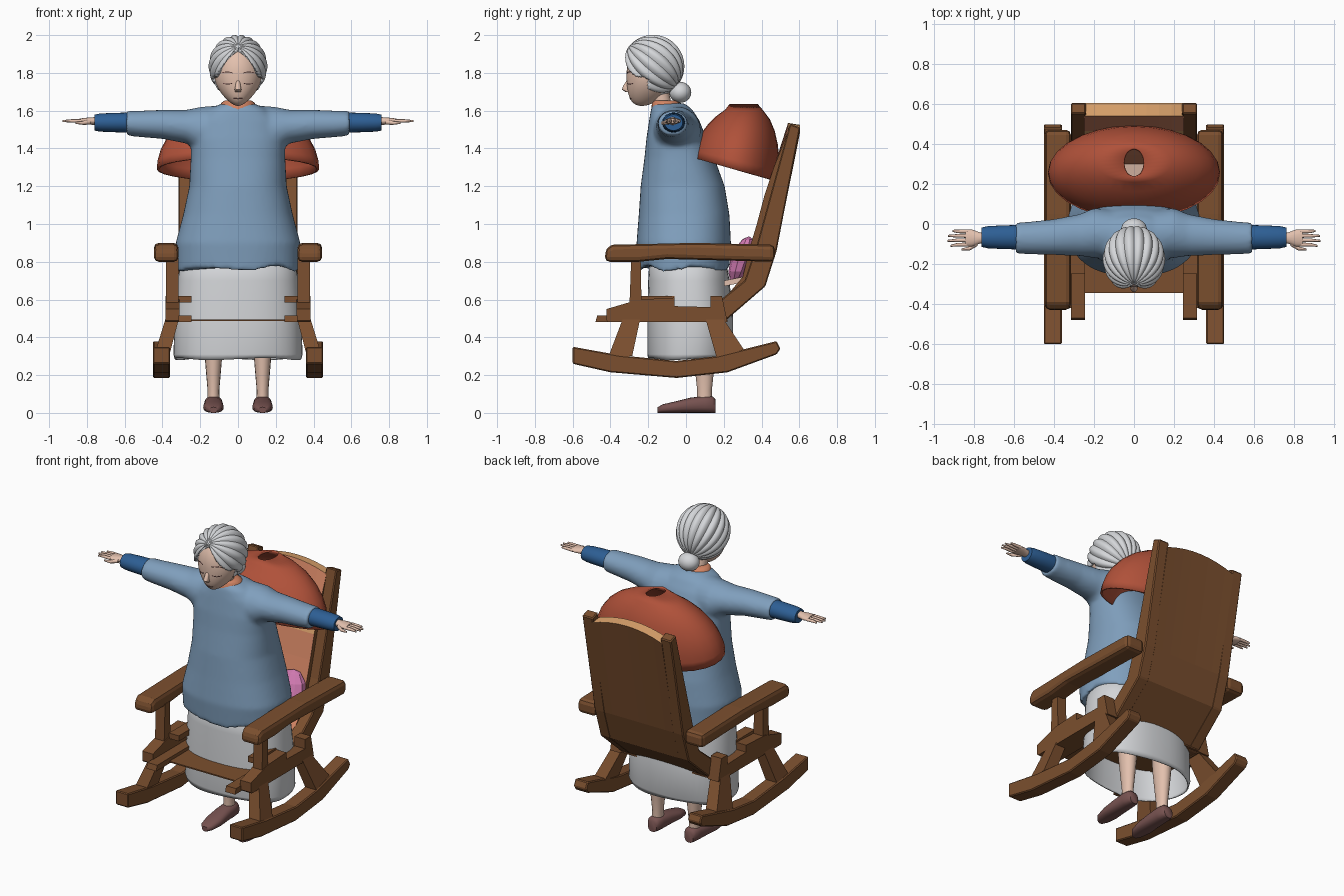
import bpy, bmesh, math
from mathutils import Vector as V, Matrix

cube = bpy.data.objects.get("Cube")
if cube:
    bpy.data.objects.remove(cube)


def material(name, code):
    lin = [(int(code[i:i + 2], 16) / 255) ** 2.2 for i in (0, 2, 4)] + [1]
    m = bpy.data.materials.new(name)
    m.use_nodes = True
    m.diffuse_color = lin
    node = next(n for n in m.node_tree.nodes if n.type == 'BSDF_PRINCIPLED')
    node.inputs["Base Color"].default_value = lin
    return m


WOOD = material("brown wood", "7a5032")
GREY = material("pale grey", "d3d5d8")
SKIN = material("skin", "e2bfac")
BLUE = material("dusty blue", "7f9ebc")
NAVY = material("dark blue", "315f93")
SHOE = material("mauve brown", "765351")
RED = material("brick red", "ae523c")
TAN = material("orange tan", "dca26c")
SALMON = material("salmon", "d28464")
PINK = material("pink", "d079b0")


def finish(name, bm, mat, angle):
    bmesh.ops.recalc_face_normals(bm, faces=bm.faces[:])
    me = bpy.data.meshes.new(name)
    bm.to_mesh(me)
    bm.free()
    me.materials.append(mat)
    if angle:
        me.shade_smooth()
        me.set_sharp_from_angle(angle=math.radians(angle))
    ob = bpy.data.objects.new(name, me)
    bpy.context.collection.objects.link(ob)
    return ob


def ring(c, u, v, n=24, p=1.0):
    """Closed superellipse of points around c spanned by u and v."""
    def s(t):
        return math.copysign(abs(t) ** p, t)
    angles = [2 * math.pi * i / n for i in range(n)]
    return [V(c) + V(u) * s(math.cos(a)) + V(v) * s(math.sin(a)) for a in angles]


def loft(name, parts, mat, angle=50, caps=True):
    """Skin each list of rings into a tube; all parts share one mesh."""
    bm = bmesh.new()
    for rings in parts:
        loops = [[bm.verts.new(p) for p in r] for r in rings]
        for a, b in zip(loops, loops[1:]):
            for i in range(len(a)):
                j = (i + 1) % len(a)
                bm.faces.new((a[i], a[j], b[j], b[i]))
        if caps:
            bm.faces.new(loops[0])
            bm.faces.new(loops[-1])
    return finish(name, bm, mat, angle)


def prism(name, profile, x0, x1, mat=WOOD):
    """Extrude a side outline of (y, z) points between two x positions."""
    return loft(name, [[[V((x, y, z)) for y, z in profile] for x in (x0, x1)]], mat, 0)


def ellipsoid(name, c, r, mat, seg=32, rows=16, shape=None, angle=60):
    bm = bmesh.new()
    bmesh.ops.create_uvsphere(bm, u_segments=seg, v_segments=rows, radius=1)
    for v in bm.verts:
        p = shape(v.co) if shape else v.co
        v.co = V([c[i] + p[i] * r[i] for i in range(3)])
    return finish(name, bm, mat, angle)


def tube(points, radii, n=8):
    return [ring(p, (0, r, 0), (0, 0, r), n) for p, r in zip(points, radii)]


def bevel(ob, width, segments=1):
    m = ob.modifiers.new("soft edges", 'BEVEL')
    m.width, m.segments = width, segments


def solidify(ob, thickness):
    m = ob.modifiers.new("thickness", 'SOLIDIFY')
    m.thickness = thickness


# Chair sides
rocker = [(-.6, .35), (-.35, .305), (-.05, .275), (.16, .3), (.3, .335), (.48, .38),
          (.5, .34), (.48, .31), (.22, .215), (-.05, .185), (-.4, .215), (-.6, .26)]
rail = [(-.42, .49), (-.42, .55), (-.25, .6), (-.06, .61), (-.06, .565), (.13, .56),
        (.13, .62), (.19, .62), (.22, .48), (-.41, .48)]
arm = [(-.43, .8), (-.425, .87), (-.39, .89), (.05, .9), (.47, .89), (.47, .8), (-.1, .815), (-.25, .8)]
stile = [(.13, .49), (.16, .58), (.31, .7), (.375, .89), (.55, 1.53), (.605, 1.51),
         (.48, .86), (.42, .67), (.2, .48)]
for side, s in (("left", 1), ("right", -1)):
    bevel(prism(side + "_rocker", rocker, .36 * s, .45 * s), .006)
    prism(side + "_seat_rail", rail, .31 * s, .385 * s)
    prism(side + "_inner_rail", [(-.48, .48), (-.47, .515), (.1, .515), (.1, .48)], .245 * s, .315 * s)
    prism(side + "_seat_block", [(-.25, .585), (-.25, .62), (-.06, .62), (-.06, .585)], .245 * s, .315 * s)
    bevel(prism(side + "_armrest", arm, .315 * s, .445 * s), .025, 2)
    bevel(prism(side + "_back_stile", stile, .24 * s, .315 * s), .006)
    prism(side + "_arm_post", [(-.3, .55), (-.29, .82), (-.24, .82), (-.235, .55)], .315 * s, .38 * s)
    for part, foot, top in (("front", (-.41, -.285), (-.33, -.24)), ("rear", (.16, .33), (.1, .19))):
        rings = [[V((x * s, y, z)) for x, y in ((x0, a), (x1, a), (x1, b), (x0, b))]
                 for x0, x1, (a, b), z in ((.365, .445, foot, .3), (.31, .38, top, .51))]
        loft(f"{side}_{part}_leg", [rings], WOOD, 0)

# Seat, seat pad and back panel with its padded front
prism("seat", [(-.345, .486), (-.345, .494), (.22, .494), (.22, .486)], -.31, .31)
prism("seat_pad", [(.2, .67), (.2, .7), (.35, .73), (.35, .7)], -.24, .24, SKIN)
rings = []
for i in range(9):
    x = -.25 + .5 * i / 8
    rise = .045 * (1 - (x / .25) ** 2)
    outline = [(.14, .53), (.3, .72), (.345, .9), (.375, 1), (.415, 1.15), (.465, 1.3),
               (.54, 1.49 + rise), (.603, 1.48 + rise), (.478, .86), (.418, .67), (.2, .482)]
    rings.append([V((x, y, z)) for y, z in outline])
panel = loft("back_panel", [rings], WOOD, 0)
panel.data.materials.append(TAN)
panel.data.materials.append(SALMON)
for f in panel.data.polygons:
    if f.normal.z > .75:
        f.material_index = 1
    elif f.normal.y < -.2:
        f.material_index = 1 if 1.15 < f.center.z < 1.3 else 2

# Small pillow
pillow = ellipsoid("pillow", (.165, .295, .81), (.1, .06, .125), PINK, 10, 6, angle=0)
for v in pillow.data.vertices:
    v.co.y += .3 * (v.co.z - .81)

# Shawl over the back: open dome with a tilted rim and a hole on top
rings = [ring((0, .305, 1.635), (.05, 0, 0), (0, .075, 0), 28)]
for deg in (26, 38, 50, 62, 72, 82, 90):
    r, h = math.sin(math.radians(deg)), math.cos(math.radians(deg))
    loop = ring((0, .255 + .06 * h, 1.29 + .35 * h), (.43 * r, 0, 0), (0, .23 * r, 0), 28)
    for p in loop:
        p.z -= .28 * (p.y - .255) * (1 - h)
    rings.append(loop)
solidify(loft("shawl", [rings], RED, 60, False), .012)

# Skirt
levels = [(.285, .335, -.2, .24), (.31, .342, -.205, .25), (.5, .335, -.205, .25),
          (.7, .32, -.2, .23), (.88, .29, -.19, .2)]
rings = [ring((0, (a + b) / 2, z), (w, 0, 0), (0, (b - a) / 2, 0), 48, .85) for z, w, a, b in levels]
for i, p in enumerate(rings[0]):
    p.z += .006 * math.sin(i * math.pi / 6)
solidify(loft("skirt", [rings], GREY, 60, False), .008)

# Robe: body and sleeves fused into one soft garment
levels = [(.76, .325, -.25, .23), (.9, .33, -.262, .238), (1.05, .29, -.25, .23),
          (1.2, .258, -.24, .205), (1.35, .25, -.22, .15), (1.45, .25, -.21, .11),
          (1.55, .22, -.195, .07), (1.61, .15, -.185, .03), (1.64, .08, -.17, -.01)]
body = [ring((0, (a + b) / 2, z), (w, 0, 0), (0, (b - a) / 2, 0), 48, .85) for z, w, a, b in levels]
for i, p in enumerate(body[0]):
    p.z += .02 * math.sin(i * math.pi / 4.8)
sleeve = [(.08, 1.33, 1.63, -.18, .07), (.2, 1.37, 1.62, -.17, .08), (.27, 1.425, 1.605, -.16, .05),
          (.4, 1.45, 1.605, -.155, .025), (.52, 1.46, 1.6, -.152, .012), (.59, 1.468, 1.598, -.148, .008)]
parts = [body]
for s in (1, -1):
    parts.append([ring((x * s, (a + b) / 2, (lo + hi) / 2), (0, (b - a) / 2, 0), (0, 0, (hi - lo) / 2))
                  for x, lo, hi, a, b in sleeve])
robe = loft("robe", parts, BLUE, 180)
m = robe.modifiers.new("fuse", 'REMESH')
m.mode, m.voxel_size, m.use_smooth_shade = 'VOXEL', .012, True
m = robe.modifiers.new("relax", 'SMOOTH')
m.factor, m.iterations = .5, 8

# Cuffs, hands, legs and shoes
for side, s in (("left", 1), ("right", -1)):
    cuff = [(.54, .05), (.58, .053), (.66, .051), (.73, .048), (.76, .042)]
    loft(side + "_cuff", [[ring((x * s, -.066, 1.537), (0, r * 1.15, 0), (0, 0, r)) for x, r in cuff]], NAVY)
    palm = [(.74, .024, .022), (.77, .028, .02), (.81, .043, .017), (.84, .042, .013)]
    pieces = [[ring((x * s, -.07, 1.545), (0, w, 0), (0, 0, h), 16) for x, w, h in palm]]
    for k, tip in enumerate((.905, .928, .93, .915)):
        y = -.037 - .022 * k
        path = [(.83 * s, y, 1.545), (.88 * s, y, 1.546), (tip * s, y - .003 * (k - 1), 1.545)]
        pieces.append(tube(path, (.01, .009, .005)))
    thumb = [(.78 * s, -.095, 1.54), (.82 * s, -.122, 1.535), (.86 * s, -.127, 1.535)]
    pieces.append(tube(thumb, (.014, .01, .005)))
    loft(side + "_hand", pieces, SKIN)
    shin = [(.05, .032), (.12, .031), (.2, .038), (.32, .048), (.5, .058)]
    loft(side + "_shin", [[ring((.13 * s, .098, z), (r, 0, 0), (0, r * 1.25, 0), 16) for z, r in shin]], SKIN)
    sole = [(-.15, .02, .03), (-.125, .042, .045), (-.06, .054, .06), (.02, .05, .08),
            (.1, .048, .09), (.14, .042, .088), (.157, .03, .07)]
    loft(side + "_shoe", [[ring((.13 * s, y, h / 2), (w, 0, 0), (0, 0, h / 2), 20, .8)
                           for y, w, h in sole]], SHOE)

# Neck and collar
loft("neck", [[ring((0, y, z), (.052, 0, 0), (0, .05, 0)) for y, z in ((-.1, 1.57), (-.13, 1.65), (-.15, 1.75))]], SKIN)
loft("collar", [[ring((0, y, z), (r, 0, 0), (0, r * .85, 0))
                 for r, y, z in ((.1, -.1, 1.6), (.088, -.105, 1.642), (.068, -.115, 1.655))]], SALMON)

# Head, tapering to the chin
C, R = (0, -.19, 1.79), (.125, .125, .165)


def jaw(p):
    t = max(0, -p.z) ** 2
    return V((p.x * (1 - .35 * t), p.y - .35 * t, p.z))


def on_face(x, z):
    h = (z - C[2]) / R[2]
    t = max(0, -h) ** 2
    w = x / (R[0] * (1 - .35 * t))
    return (x, C[1] - R[1] * (math.sqrt(max(0, 1 - w * w - h * h)) + .35 * t), z)


ellipsoid("head", C, R, SKIN, 40, 24, jaw)
nose = [((0, -.3, 1.765), .01), ((0, -.318, 1.735), .013), ((0, -.322, 1.712), .018), ((0, -.305, 1.698), .014)]
loft("nose", [[ring(c, (r, 0, 0), (0, r, 0), 12) for c, r in nose]], SKIN)


def line(name, x0, x1, z, bow, r, mat):
    ts = [i / 6 for i in range(7)]
    path = [on_face(x0 + (x1 - x0) * t, z + bow * 4 * t * (1 - t)) for t in ts]
    loft(name, [tube(path, [r] * 7, 6)], mat)


for side, s in (("left", 1), ("right", -1)):
    line(side + "_closed_eye", .03 * s, .08 * s, 1.745, -.004, .0025, SHOE)
    line(side + "_eyebrow", .03 * s, .085 * s, 1.8, .005, .0025, SHOE)
line("mouth", -.025, .025, 1.665, -.002, .003, SHOE)

# Hair: ridged cap running from the parting to the bun, opened around the face
bm = bmesh.new()
bmesh.ops.create_uvsphere(bm, u_segments=144, v_segments=48, radius=1)
turn = Matrix.Rotation(math.radians(50), 3, 'X')
for v in bm.verts:
    ridge = abs(math.cos(9 * math.atan2(v.co.y, v.co.x)))
    fade = math.hypot(v.co.x, v.co.y)
    p = turn @ (v.co * (1 + .08 * (ridge - .75) * fade))
    v.co = V((p.x * .153, -.175 + p.y * .165, 1.835 + p.z * .165))
gone = []
for f in bm.faces:
    c = f.calc_center_median()
    brow = c.y < -.2 and abs(c.x) < .75 * (1.945 - c.z)
    if brow or c.z < 1.8 - .82 * (c.y + .31):
        gone.append(f)
bmesh.ops.delete(bm, geom=gone, context='FACES')
solidify(finish("hair", bm, GREY, 60), .025)
ellipsoid("hair_bun", (0, -.03, 1.697), (.065, .058, .055), GREY, 24, 14)
